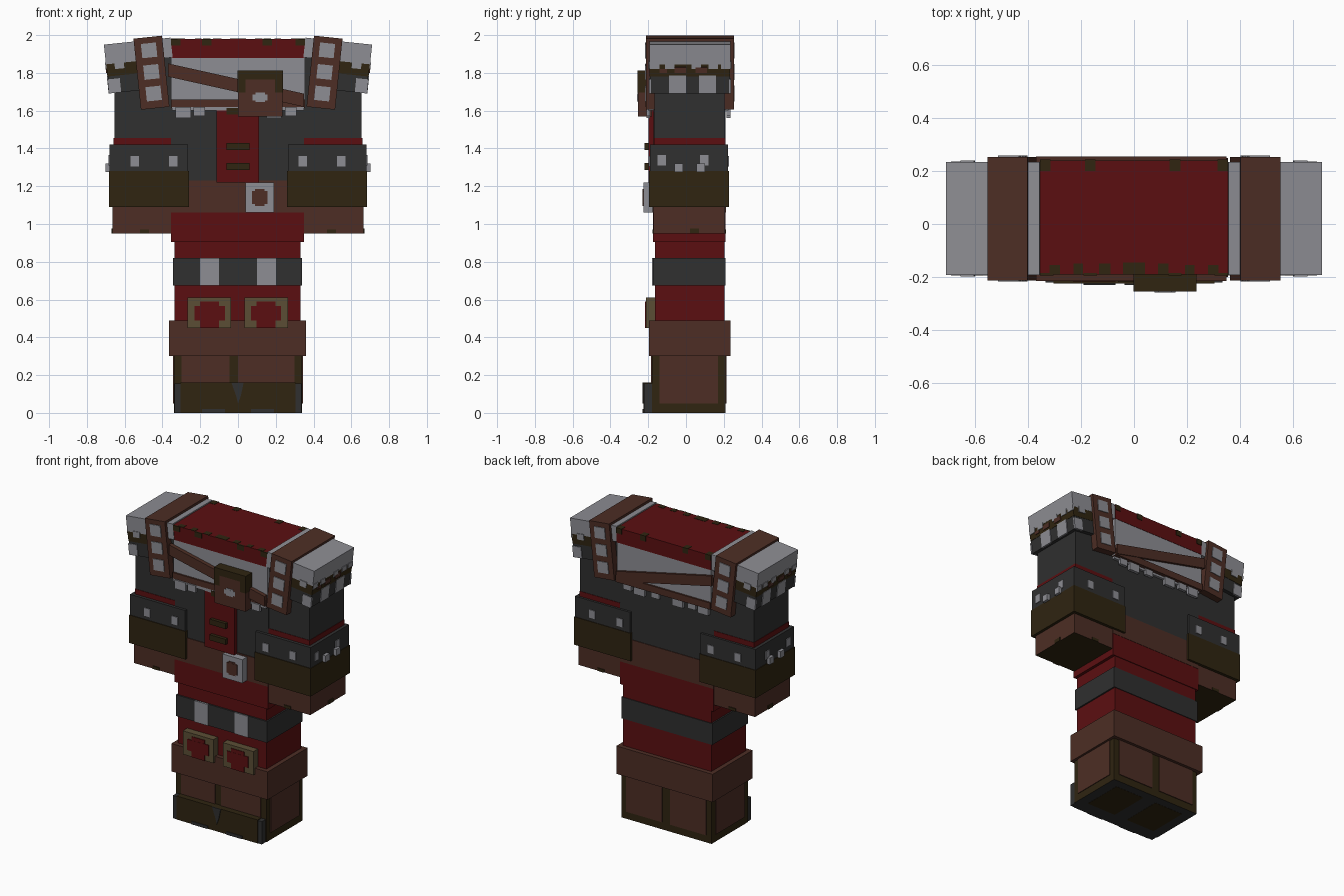
import bpy, bmesh, math
from mathutils import Matrix, Vector

if "Cube" in bpy.data.objects:
    bpy.data.objects.remove(bpy.data.objects["Cube"])


def make_mat(name, r, g, b):
    m = bpy.data.materials.new(name)
    m.diffuse_color = (r, g, b, 1)
    m.use_nodes = True
    m.node_tree.nodes["Principled BSDF"].inputs["Base Color"].default_value = m.diffuse_color
    return m


RED = make_mat("deep red", .105, .0048, .0055)
BROWN = make_mat("leather brown", .074, .027, .018)
OLIVE = make_mat("dark olive", .029, .018, .0055)
DARK = make_mat("charcoal", .029, .029, .029)
LIGHT = make_mat("light grey", .27, .27, .295)
KHAKI = make_mat("khaki", .105, .076, .036)
T = .005  # plate thickness


def boxes(name, mat, items, frame=Matrix(), under=None):
    """One object from boxes given as (x0, x1, y0, y1, z0, z1); 'under' colours downward faces."""
    bm = bmesh.new()
    for x0, x1, y0, y1, z0, z1 in items:
        c = Matrix.Translation(((x0 + x1) / 2, (y0 + y1) / 2, (z0 + z1) / 2))
        s = Matrix.Diagonal((abs(x1 - x0), abs(y1 - y0), abs(z1 - z0), 1))
        bmesh.ops.create_cube(bm, size=1, matrix=frame @ c @ s)
    me = bpy.data.meshes.new(name)
    me.materials.append(mat)
    if under:
        me.materials.append(under)
        for f in bm.faces:
            f.normal_update()
            f.material_index = 1 if f.normal.z < -.9 else 0
    bm.to_mesh(me)
    bm.free()
    ob = bpy.data.objects.new(name, me)
    bpy.context.collection.objects.link(ob)
    return ob


def prism(name, mat, pts, y0, y1):
    """Outline in x, z extruded from y0 to y1."""
    bm = bmesh.new()
    face = bm.faces.new([bm.verts.new((x, y0, z)) for x, z in pts])
    ext = bmesh.ops.extrude_face_region(bm, geom=[face])
    bmesh.ops.translate(bm, vec=Vector((0, y1 - y0, 0)),
                        verts=[v for v in ext["geom"] if isinstance(v, bmesh.types.BMVert)])
    bmesh.ops.recalc_face_normals(bm, faces=bm.faces)
    me = bpy.data.meshes.new(name)
    me.materials.append(mat)
    bm.to_mesh(me)
    bm.free()
    bpy.context.collection.objects.link(bpy.data.objects.new(name, me))


def front(x0, x1, z0, z1, y):   # plate on a front face
    return (x0, x1, y - T, y + T, z0, z1)


def side(x, y0, y1, z0, z1):    # plate on a side face
    return (x - T, x + T, y0, y1, z0, z1)


# Boots with leather panels, toe cap and soles
boxes("boots", OLIVE, [(-.34, .34, -.18, .21, 0, .32)], under=DARK)
boxes("boot_panels", BROWN,
      [front(-.3, -.045, .16, .3, -.18), front(0, .3, .16, .3, -.18)]
      + [front(a, a + .27, .05, .3, .21) for a in (-.3, .03)]
      + [side(s * .34, -.14, .17, .05, .3) for s in (-1, 1)])
boxes("toe_cap", OLIVE, [(-.305, .305, -.225, -.17, 0, .16)], under=DARK)
boxes("toe_cap_ends", DARK, [(s * .305, s * .335, -.222, -.17, 0, .155) for s in (-1, 1)]
      + [front(s * .13 - .06, s * .13 + .06, 0, .02, -.225) for s in (-1, 1)])
prism("toe_notch", DARK, [(-.035, .16), (.03, .16), (.015, .09), (0, .05), (-.01, .09)], -.23, -.22)
boxes("sole_panels", OLIVE, [(s * .05, s * .27, -.13, .15, -.001, .004) for s in (-1, 1)])
boxes("boot_cuff", BROWN, [(-.365, .36, -.195, .235, .3, .49)])

# Legs, knee band and knee pads
boxes("legs", RED, [(-.335, .33, -.165, .205, .45, .95)])
boxes("knee_band", DARK, [(-.345, .34, -.175, .21, .675, .82)])
boxes("knee_band_stripes", LIGHT, [front(a, a + .1, .675, .82, -.175) for a in (-.2, .1)])
boxes("knee_pads", KHAKI, [(a, a + .23, -.213, -.16, .45, .61) for a in (-.267, .035)])
crosses = []
for c in (-.15, .148):
    crosses += [front(c - .08, c + .08, .49, .565, -.213), front(c - .05, c + .05, .45, .59, -.212)]
boxes("knee_pad_crosses", RED, crosses)

# Skirt, belt, buckle
boxes("skirt", RED, [(-.355, .35, -.175, .21, .905, 1.06)])
boxes("belt", BROWN, [(-.355, .35, -.177, .212, 1.06, 1.23)])
boxes("buckle", LIGHT, [(.04, .19, -.225, -.17, 1.06, 1.22)])
boxes("buckle_centre", BROWN, [front(.075, .155, 1.105, 1.175, -.225),
                               front(.09, .14, 1.095, 1.185, -.224)])

# Torso with front panel and toggles
boxes("torso", DARK, [(-.355, .35, -.172, .208, 1.23, 1.65)])
boxes("front_panel", RED, [(-.115, .112, -.198, -.16, 1.22, 1.63)])
boxes("toggles", OLIVE, [(-.06, .06, -.22, -.19, z, z + .037) for z in (1.285, 1.392)]
      + [front(-.06, 0, 1.58, 1.615, -.198)])

# Collar: red top, grey cloth, brown hem, grey fringe
boxes("collar_cloth", LIGHT, [(-.355, .355, -.188, .238, 1.62, 1.88)])
boxes("collar_top", RED, [(-.355, .355, -.19, .24, 1.88, 1.98)])
boxes("collar_hem", BROWN, [(-.355, .355, -.2, .25, 1.615, 1.66)])
fringe = []
for y in (-.2, .225):
    for i, a in enumerate((-.33, -.235, -.14, .04, .15, .25)):
        if y > 0 or abs(a + .04) > .1:
            fringe.append((a, a + (.06 if i % 2 else .08), y - .01, y + .01, 1.56 + .012 * (i % 2), 1.62))
    fringe.append((-.35, .35, min(y, -.17 if y < 0 else .2), max(y, -.17 if y < 0 else .2), 1.6, 1.62))
boxes("collar_fringe", LIGHT, fringe)
spots = [(x - w, x + w, -.19, -.19 + d, 1.975, 1.982) for x, w, d in
         ((-.3, .02, .035), (-.21, .018, .04), (-.11, .022, .04), (0, .042, .045),
          (.11, .02, .04), (.21, .018, .035), (.3, .02, .035))]
spots += [(x - .02, x + .02, .2, .244, 1.945, 1.982) for x in (-.335, -.165, .155, .335)]
spots += [front(x - .025, x + .025, 1.945, 1.98, -.19) for x in (-.33, -.165, .155, .33)]
boxes("collar_spots", OLIVE, spots)

# Diagonal shoulder strap, front and back
strap = [(-.37, 1.78), (-.37, 1.85), (.35, 1.69), (.35, 1.62)]
prism("strap_front", BROWN, strap, -.215, -.185)
prism("strap_back", BROWN, strap, .235, .255)

# Chest pouch
boxes("pouch", BROWN, [(0, .235, -.255, -.18, 1.57, 1.81)])
boxes("pouch_flap", OLIVE, [(-.002, .237, -.256, -.18, 1.765, 1.812),
                            (-.002, .04, -.256, -.18, 1.695, 1.77),
                            (.195, .237, -.256, -.18, 1.695, 1.77)])
boxes("pouch_clasp", LIGHT, [front(.077, .157, 1.655, 1.685, -.254),
                             front(.092, .142, 1.645, 1.695, -.253)])

for s, tag in ((-1, "left"), (1, "right")):
    def mx(items):  # mirror boxes to this side
        return [(s * a, s * b, c, d, e, f) for a, b, c, d, e, f in items]

    # Sleeve, trim, cuff, glove
    boxes(tag + "_sleeve", DARK, mx([(.34, .655, -.166, .205, 1.4, 1.9)]))
    boxes(tag + "_sleeve_trim", RED, mx([(.35, .658, -.169, .208, 1.42, 1.455)]))
    boxes(tag + "_cuff_upper", DARK, mx([(.265, .68, -.19, .223, 1.28, 1.42)]))
    boxes(tag + "_cuff_lower", OLIVE, mx([(.26, .684, -.195, .227, 1.09, 1.28)]))
    boxes(tag + "_glove", BROWN, mx([(.28, .665, -.172, .207, .95, 1.09)]), under=OLIVE)
    boxes(tag + "_glove_spots", OLIVE, mx(
        [front(.47, .52, .95, .97, y) for y in (-.172, .207)] + [side(.665, .02, .07, .95, .975)]))
    boxes(tag + "_cuff_studs", LIGHT, mx(
        [front(x, x + .045, 1.305, 1.36, y) for x in (.32, .525) for y in (-.19, .223)]
        + [side(.68, y, y + .045, 1.31, 1.365) for y in (-.15, .075)]
        + [(.67, .702, y, y + .045, 1.275, 1.32) for y in (-.06, .055)]))

    # Tilted shoulder pad: local x outward, z up
    frame = Matrix.Translation((s * .458, 0, 1.80)) @ Matrix.Rotation(s * math.radians(6), 4, "Y")
    ya, yb = -.193, .235
    boxes(tag + "_pad", LIGHT, mx([(-.12, .235, ya, yb, .07, .175)]), frame)
    boxes(tag + "_pad_border", OLIVE, mx([(-.07, .234, ya + .001, yb - .001, .005, .07)]), frame)
    boxes(tag + "_pad_skirt", DARK, mx([(-.06, .232, ya + .003, yb - .003, -.085, .005)]), frame)
    boxes(tag + "_pad_drips", LIGHT, mx(
        [front(.14, .19, .04, .08, y) for y in (ya, yb)]
        + [side(.234, y, y + .05, .045, .08) for y in (-.19, -.11, .03, .12, .185)]), frame)
    boxes(tag + "_pad_patches", BROWN, mx(
        [side(.234, y, y + .06, .025, .055) for y in (-.06, .05)]
        + [side(.234, -.14, -.1, .025, .045)]), frame)
    boxes(tag + "_pad_tabs", LIGHT, mx(
        [front(.17, .236, -.085, -.01, y) for y in (ya + .003, yb - .003)]
        + [side(.232, y, y + .09, -.085, .01) for y in (-.09, .07)]), frame)

    # Buckled strap around the pad
    boxes(tag + "_shoulder_strap", BROWN, mx([(-.076, .076, -.213, .253, -.188, .19)]), frame)
    boxes(tag + "_strap_plates", LIGHT, mx(
        [front(-.04, .04, z - .038, z + .038, y) for z in (-.11, .005, .12) for y in (-.213, .253)]),
        frame)
